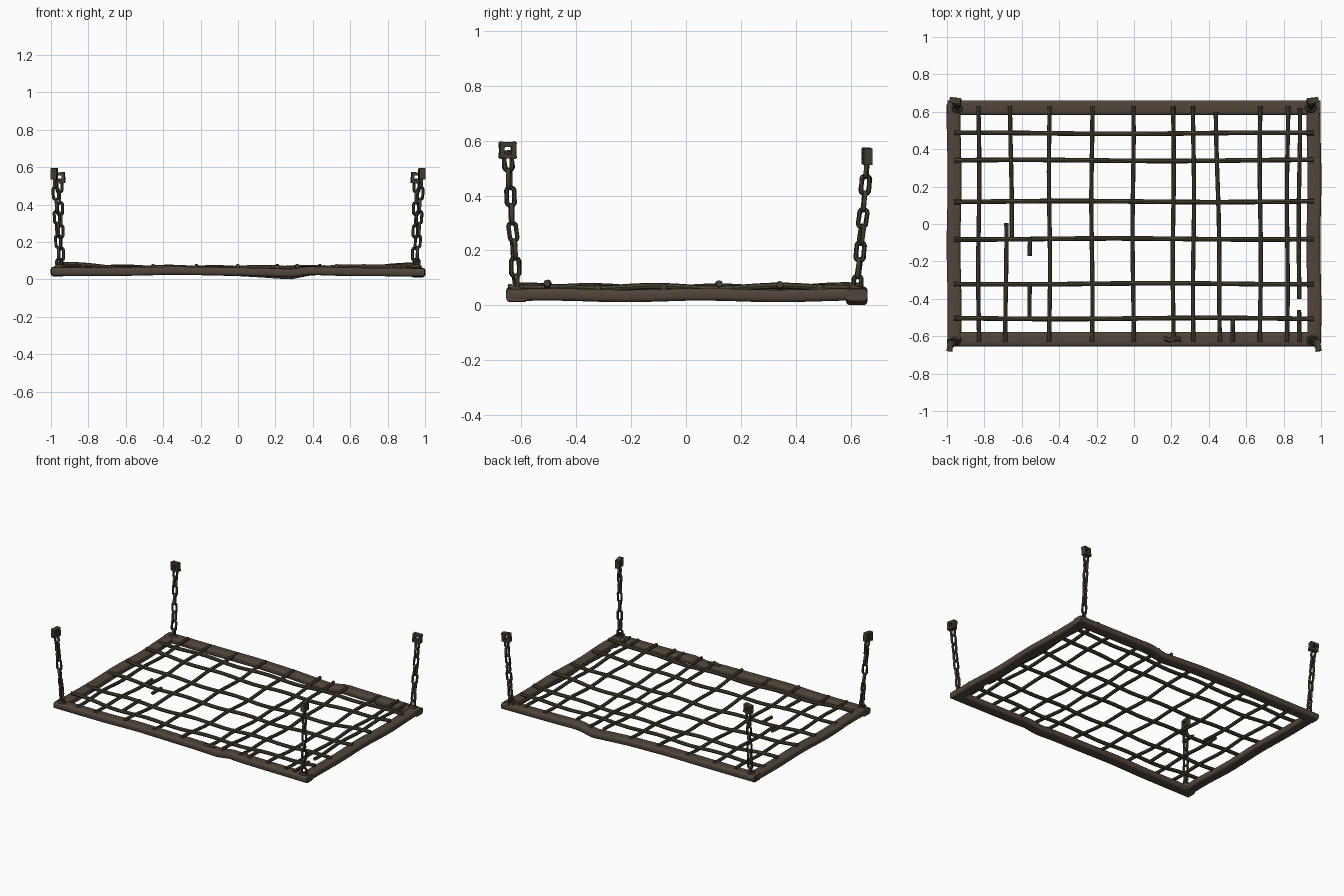
import bpy, math, random
from mathutils import Vector, Matrix

if "Cube" in bpy.data.objects:
    bpy.data.objects.remove(bpy.data.objects["Cube"])

random.seed(4)

def material(name, c):
    m = bpy.data.materials.new(name)
    m.diffuse_color = (*c, 1)
    m.use_nodes = True
    m.node_tree.nodes["Principled BSDF"].inputs["Base Color"].default_value = m.diffuse_color
    return m

RUST = material("rusty brown", (0.080, 0.059, 0.042))
IRON = material("olive iron", (0.068, 0.057, 0.034))
CHAIN = material("dark chain", (0.056, 0.047, 0.029))

def make(name, verts, faces, mat, smooth=40):
    me = bpy.data.meshes.new(name)
    me.from_pydata(verts, [], faces)
    me.materials.append(mat)
    ob = bpy.data.objects.new(name, me)
    bpy.context.collection.objects.link(ob)
    bpy.context.view_layer.objects.active = ob
    ob.select_set(True)
    bpy.ops.object.mode_set(mode='EDIT')
    bpy.ops.mesh.select_all(action='SELECT')
    bpy.ops.mesh.normals_make_consistent(inside=False)
    bpy.ops.object.mode_set(mode='OBJECT')
    bpy.ops.object.shade_smooth_by_angle(angle=math.radians(smooth))
    ob.select_set(False)
    return ob

def sweep(name, axis, pts, section, mat):
    """Capped bar along x or y: pts are centres, section is (side, z) offsets."""
    n, verts, faces = len(section), [], []
    for p in pts:
        for s, z in section:
            verts.append((p[0], p[1] + s, p[2] + z) if axis == 'x' else (p[0] + s, p[1], p[2] + z))
    for i in range(len(pts) - 1):
        for k in range(n):
            l = (k + 1) % n
            faces.append((i*n + k, i*n + l, (i+1)*n + l, (i+1)*n + k))
    faces += [tuple(range(n)), tuple(range((len(pts)-1)*n, len(pts)*n))]
    return make(name, verts, faces, mat)

def circle(r, n=8):
    return [(r*math.cos(2*math.pi*k/n), r*math.sin(2*math.pi*k/n)) for k in range(n)]

def rounded(w, h, r):
    out = []
    for i, (sx, sz) in enumerate(((1, 1), (-1, 1), (-1, -1), (1, -1))):
        for k in range(4):
            a = math.pi/2*(i + k/3)
            out.append((sx*(w/2 - r) + r*math.cos(a), sz*(h/2 - r) + r*math.sin(a)))
    return out

def interp(table, t):
    for (a, u), (b, v) in zip(table, table[1:]):
        if t <= b:
            return u + (v - u)*(t - a)/(b - a)
    return table[-1][1]

# Frame rails, the long ones buckled near x = 0.3
front_z = [(-1, .041), (-.6, .041), (-.35, .047), (-.1, .043), (.15, .039), (.28, .033), (.38, .047), (.5, .042), (1, .037)]
back_z = [(-1, .045), (-.6, .045), (-.3, .047), (0, .040), (.15, .031), (.28, .022), (.4, .046), (.6, .042), (1, .038)]
for name, y, table in (("front_rail", -.616, front_z), ("back_rail", .622, back_z)):
    xs = [-.998, -.985] + [-.95 + 1.9*i/40 for i in range(41)] + [.985, .998]
    sweep(name, 'x', [(x, y, interp(table, x)) for x in xs], rounded(.078, .044, .014), RUST)
for name, x in (("left_rail", -.962), ("right_rail", .962)):
    pts = [(x + .003*math.sin(7*i), -.64 + 1.28*i/16, (.042 if x < 0 else .037) + .003*math.sin(i*.9)) for i in range(17)]
    sweep(name, 'y', pts, rounded(.074, .045, .014), RUST)

# Lattice bars: sag in the middle, weave over and under one another
def sag(x, y):
    return -.022*(1 - (x/.96)**2)*(1 - (y/.62)**2)

cross_ys = [(-.505, .083), (-.32, .062), (-.08, .066), (.12, .080), (.34, .077), (.485, .064)]
for i, (y, z) in enumerate(cross_ys):
    pts = []
    for k in range(37):
        x = -.962 + 1.924*k/36
        end = z + (.068 - z)*min(1, (1 - abs(x))*3)
        wave = .005*math.sin(x*13 + i*math.pi)
        pts.append((x, y + .003*math.sin(x*4 + i), end + wave + sag(x, y)))
    sweep(f"cross_bar_{i+1}", 'x', pts, circle(.0125), IRON)

# Long bars and broken stubs: x at back, x at front, y from, y to
bars = [(-.83, -.83, .63, -.63), (-.66, -.655, .63, -.07), (-.685, -.685, .005, -.63),
        (-.452, -.452, .63, -.63), (-.225, -.225, .63, -.63), (-.005, -.005, .63, -.63),
        (.21, .21, .63, -.63), (.318, .318, .63, -.63), (.44, .462, .6, -.63),
        (.675, .675, .63, -.63), (.822, .818, .63, -.63), (.885, .882, .62, -.4),
        (.882, .882, -.46, -.63), (-.556, -.556, -.07, -.17), (-.556, -.556, -.31, -.5),
        (.53, .53, -.495, -.63)]
for i, (xa, xb, ya, yb) in enumerate(bars):
    n = max(3, int(abs(ya - yb)*20))
    pts = []
    for k in range(n + 1):
        t = k/n
        x, y = xa + (xb - xa)*t, ya + (yb - ya)*t
        pts.append((x + .003*math.sin(y*6 + i), y, .069 + .005*math.sin(y*14 + i*math.pi) + sag(x, y)))
    sweep(f"long_bar_{i+1}", 'y', pts, circle(.0115), IRON)

# Rings for chain links and end brackets, lying in local xz
def ring(R, n, a, b, m, stretch, matrix, verts, faces, phase=0.0, mphase=0.0):
    base = len(verts)
    for i in range(n):
        t = 2*math.pi*(i + phase)/n
        for k in range(m):
            u = 2*math.pi*(k + mphase)/m
            r = R + a*math.cos(u)
            z = r*math.sin(t)
            z += stretch if z > 0 else -stretch
            verts.append(matrix @ Vector((r*math.cos(t), b*math.sin(u), z)))
    for i in range(n):
        for k in range(m):
            j, l = (i + 1) % n, (k + 1) % m
            faces.append((base + i*m + k, base + j*m + k, base + j*m + l, base + i*m + l))

LINKS = 8
for side, sx in (("left", -1), ("right", 1)):
    for end, bot, top, turn in (("front", (.955, -.618, .075), (.978, -.648, .525), 90),
                                ("back", (.945, .625, .075), (.955, .658, .50), 0)):
        p = Vector((sx*bot[0], bot[1], bot[2]))
        q = Vector((sx*top[0], top[1], top[2]))
        lean = Vector((0, 0, 1)).rotation_difference(q - p).to_matrix().to_4x4()
        verts, faces = [], []
        for i in range(LINKS):
            spin = turn + (90 if i % 2 == 0 else 0) + random.uniform(-22, 22)
            tilt = Matrix.Rotation(math.radians(random.uniform(-6, 6)), 4, 'X')
            M = Matrix.Translation(p.lerp(q, i/(LINKS - 1))) @ lean @ tilt @ Matrix.Rotation(math.radians(spin), 4, 'Z')
            ring(.0145, 12, .0085, .0085, 6, .0185, M, verts, faces, .5)
        make(f"{end}_{side}_chain", verts, faces, CHAIN, 60)
        # square eye bracket on top
        c = Vector((sx*.983, -.65, .565)) if end == "front" else Vector((sx*.955, .66, .543))
        verts, faces = [], []
        M = Matrix.Translation(c) @ Matrix.Rotation(math.radians(turn + sx*8), 4, 'Z') @ Matrix.Rotation(math.radians(4*sx), 4, 'Y')
        ring(.0304, 4, .0165, .0225, 4, 0, M, verts, faces, .5, .5)
        make(f"{end}_{side}_bracket", verts, faces, CHAIN, 30)
        # anchor loop lying in the rail
        verts, faces = [], []
        M = Matrix.Translation((p.x, p.y, .062)) @ Matrix.Rotation(math.radians(70), 4, 'X')
        ring(.022, 12, .009, .009, 6, .004, M, verts, faces, .5)
        make(f"{end}_{side}_anchor", verts, faces, CHAIN, 60)

# Bent scrap on the front rail
sweep("rail_scrap", 'x', [(.16, -.61, .058), (.19, -.622, .063), (.22, -.61, .066), (.25, -.618, .058)], circle(.012, 6), IRON)
